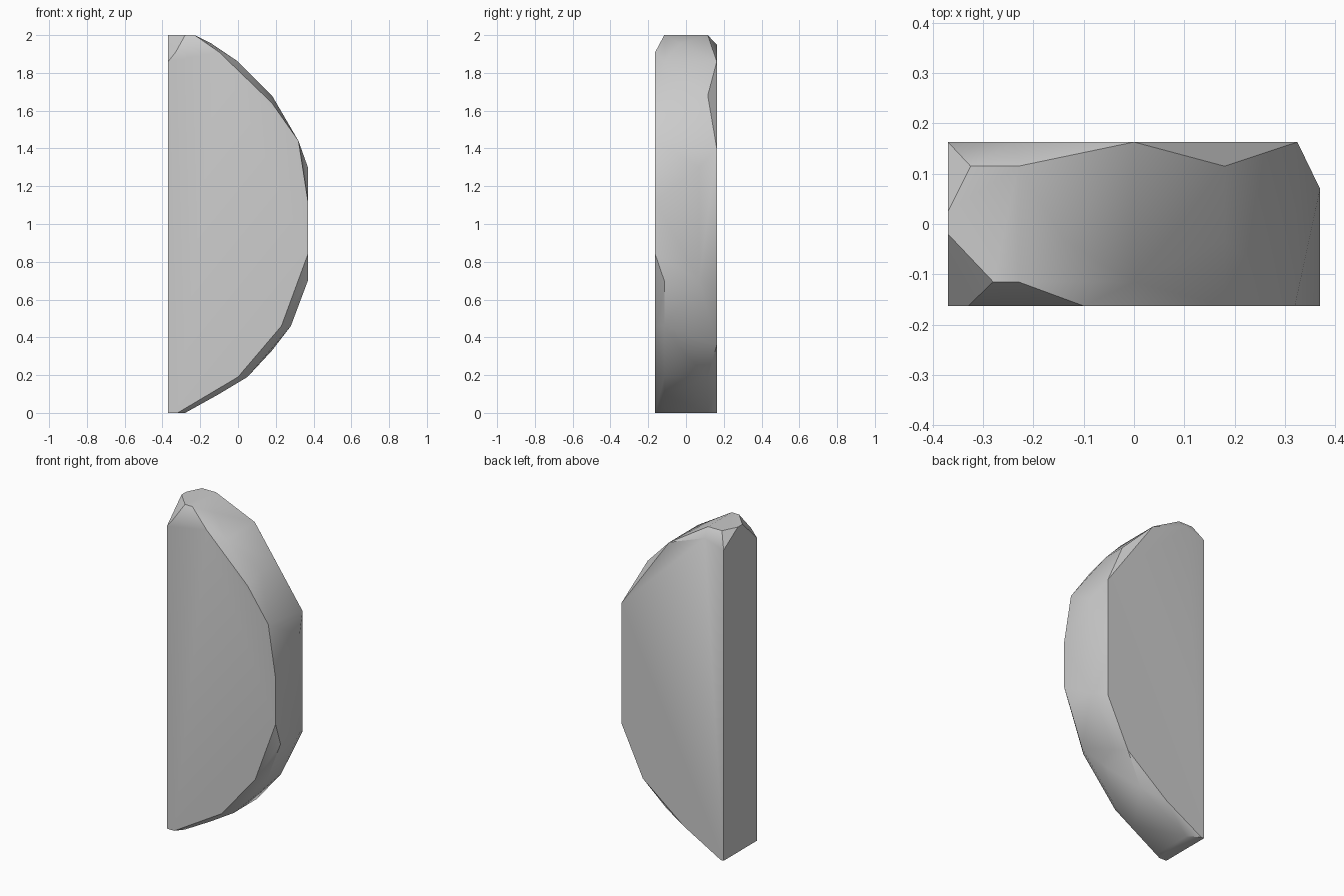
import bpy
import bmesh

default_cube = bpy.data.objects.get("Cube")
if default_cube:
    bpy.data.objects.remove(default_cube, do_unlink=True)

LEFT, HALF, INNER, TOP = -0.37, 0.163, 0.115, 2.0

# Outline of the flat front face (x, z)
front_outline = [
    (LEFT, 0), (-0.32, 0), (0, 0.19), (0.23, 0.46), (0.32, 0.7), (0.37, 0.84),
    (0.37, 1.12), (0.32, 1.44), (0.18, 1.64), (-0.1, 1.91), (-0.33, 1.91), (LEFT, 1.86),
]
# Outline of the flat back face (x, z)
back_outline = [
    (LEFT, 0), (-0.35, 0), (-0.1, 0.14), (0.18, 0.36), (0.325, 0.66),
    (0.325, 1.4), (0, 1.86), (-0.24, 1.95), (LEFT, 1.91),
]
# Rim corners just inside the front and back faces (x, z)
front_rim = [
    (-0.28, 0), (-0.1, 0.1), (0.05, 0.19), (0.28, 0.46), (0.37, 0.7),
    (0, 1.86), (-0.23, TOP), (-0.28, TOP),
]
back_rim = [
    (-0.28, 0), (0.05, 0.19), (0.18, 1.68), (-0.23, TOP), (-0.29, TOP), (-0.325, TOP),
]
# Single corners along the middle of the rim and the chipped top
middle_corners = [
    (0.37, 0.07, 1.3), (0.37, 0.07, 0.7), (0.18, -0.02, 0.33),
    (0.18, -0.03, 1.68), (-0.14, -0.03, 1.955),
    (LEFT, -0.02, TOP), (LEFT, 0.025, TOP),
]


def place(outline, depth):
    """Stand a flat outline upright at the given depth."""
    return [(x, depth, z) for x, z in outline]


def make_material(name, colour):
    material = bpy.data.materials.new(name)
    material.use_nodes = True
    material.diffuse_color = colour
    shader = material.node_tree.nodes["Principled BSDF"]
    shader.inputs["Base Color"].default_value = colour
    return material


def make_chipped_slab(name, corners, material):
    """Wrap the corners in a faceted solid and merge its flat areas."""
    shape = bmesh.new()
    for corner in corners:
        shape.verts.new(corner)
    hull = bmesh.ops.convex_hull(shape, input=shape.verts[:])
    loose = {v for v in hull["geom_interior"] if isinstance(v, bmesh.types.BMVert)}
    bmesh.ops.delete(shape, geom=list(loose), context="VERTS")
    bmesh.ops.dissolve_limit(shape, angle_limit=0.02,
                             verts=shape.verts[:], edges=shape.edges[:])
    bmesh.ops.recalc_face_normals(shape, faces=shape.faces[:])
    mesh = bpy.data.meshes.new(name)
    shape.to_mesh(mesh)
    shape.free()
    mesh.materials.append(material)
    slab = bpy.data.objects.new(name, mesh)
    bpy.context.collection.objects.link(slab)
    return slab


# Half-moon slab with a chipped rim
corners = (place(front_outline, -HALF) + place(back_outline, HALF)
           + place(front_rim, -INNER) + place(back_rim, INNER) + middle_corners)
stone = make_material("plain grey", (0.6, 0.6, 0.6, 1))
slab = make_chipped_slab("half_moon_slab", corners, stone)

# Soft rim, crisp edges around the flat faces
bpy.ops.object.select_all(action="DESELECT")
slab.select_set(True)
bpy.context.view_layer.objects.active = slab
bpy.ops.object.shade_smooth_by_angle(angle=0.6)
